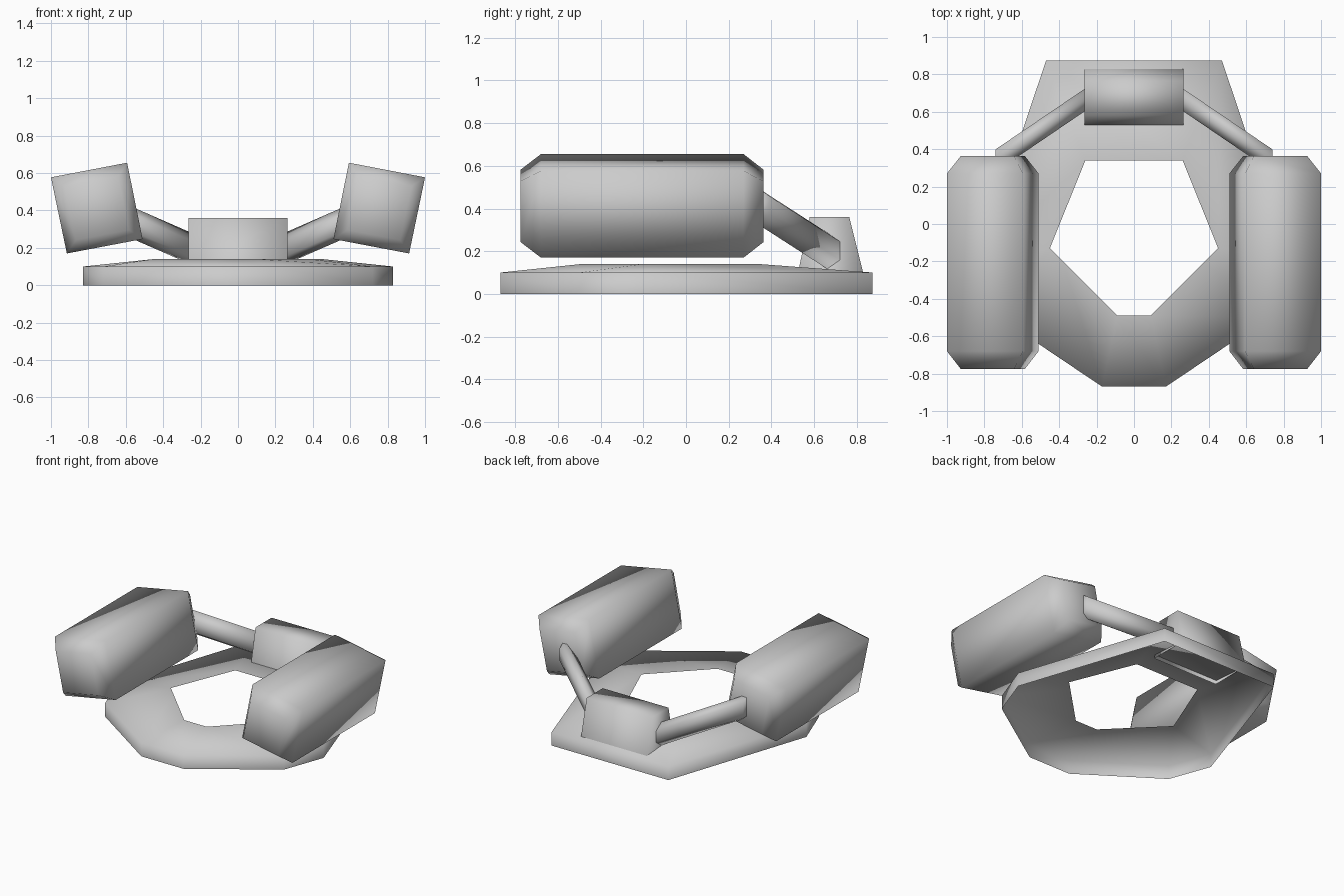
import bpy, bmesh
from mathutils import Vector

if "Cube" in bpy.data.objects:
    bpy.data.objects.remove(bpy.data.objects["Cube"])


def loft(name, rings, cap_start=False, cap_end=False):
    """Skin a list of equal-length closed rings of points into a smooth mesh."""
    bm = bmesh.new()
    loops = [[bm.verts.new(p) for p in ring] for ring in rings]
    n = len(loops[0])
    for a, b in zip(loops, loops[1:]):
        for i in range(n):
            j = (i + 1) % n
            bm.faces.new((a[i], a[j], b[j], b[i]))
    if cap_start:
        bm.faces.new(loops[0][::-1])
    if cap_end:
        bm.faces.new(loops[-1])
    bmesh.ops.recalc_face_normals(bm, faces=bm.faces)
    mesh = bpy.data.meshes.new(name)
    bm.to_mesh(mesh)
    bm.free()
    for p in mesh.polygons:
        p.use_smooth = True
    ob = bpy.data.objects.new(name, mesh)
    bpy.context.collection.objects.link(ob)
    return ob


def symmetric(half):
    """Close a right-hand half outline by mirroring it in x."""
    return half + [(-x, y) for x, y in reversed(half)]


# Base: open-bottomed ring plate with a sloping top and an outer skirt
outer = symmetric([(0.47, 0.875), (0.83, -0.2), (0.72, -0.5), (0.17, -0.87)])
inner = symmetric([(0.26, 0.34), (0.45, -0.13), (0.38, -0.2), (0.09, -0.49)])
loft("base_ring", [
    [(x, y, 0) for x, y in outer],
    [(x, y, 0.1) for x, y in outer],
    [(x, y, 0.14) for x, y in inner],
])

# Rear block: tapered box standing on the back of the base
loft("rear_block", [
    [(x, y, z) for x, y in ((-0.265, y0), (0.265, y0), (0.265, y1), (-0.265, y1))]
    for y0, y1, z in ((0.525, 0.83, 0.1), (0.58, 0.765, 0.36))
], cap_end=True)

# Side pods: tilted square bars with tapered ends, and arms to the rear block
square = [(1.0, 0.577), (0.593, 0.655), (0.51, 0.247), (0.915, 0.17)]
cx = sum(p[0] for p in square) / 4
cz = sum(p[1] for p in square) / 4
stations = ((-0.775, 0.7), (-0.68, 1), (0.27, 1), (0.363, 0.7))
hexagon = [(0, 0.085), (0.06, 0.043), (0.06, -0.043),
           (0, -0.085), (-0.06, -0.043), (-0.06, 0.043)]
arm_path = [Vector((0.26, 0.665, 0.2)), Vector((0.74, 0.339, 0.41))]

for side, s in (("right", 1), ("left", -1)):
    loft(side + "_pod", [
        [(s * (cx + (x - cx) * k), y, cz + (z - cz) * k) for x, z in square]
        for y, k in stations
    ], True, True)
    loft(side + "_arm", [
        [(s * c.x, c.y + dy, c.z + dz) for dy, dz in hexagon]
        for c in arm_path
    ], True, True)
